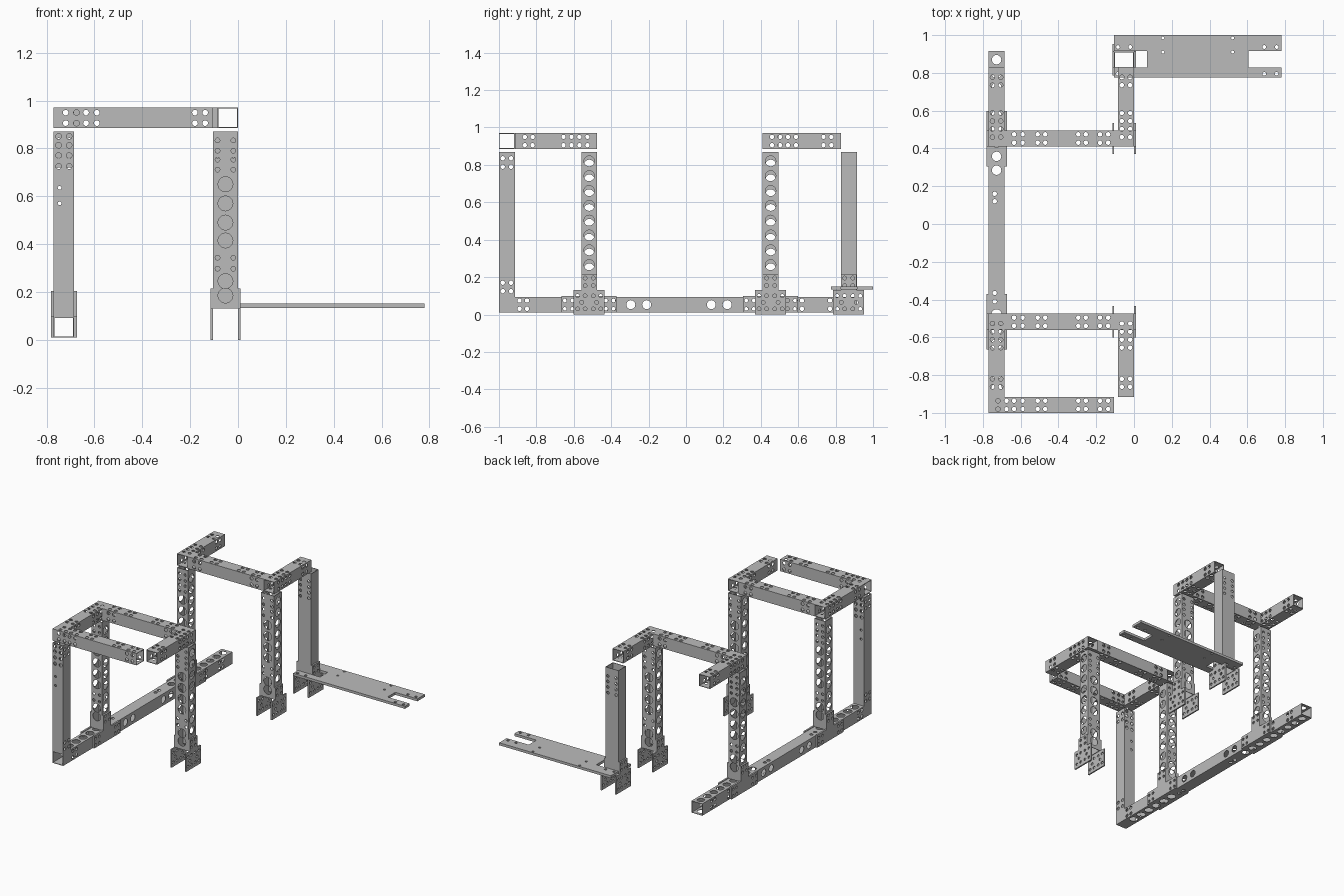
import bpy, bmesh, math
from mathutils import Vector

cube = bpy.data.objects.get("Cube")
if cube:
    bpy.data.objects.remove(cube, do_unlink=True)

# Single bare metal colour
metal = bpy.data.materials.new("grey_metal")
metal.use_nodes = True
GREY = (0.5, 0.5, 0.5, 1)
metal.diffuse_color = GREY
metal.node_tree.nodes["Principled BSDF"].inputs["Base Color"].default_value = GREY

WALL = 0.004
SIDE = 0.085
X, Y, Z = 0, 1, 2
SMALL, BIG = 0.012, 0.028


def sheet(bm, axis, level, thick, outline, holes):
    """Flat perforated sheet across an axis, from level to level + thick."""
    u, v = [a for a in range(3) if a != axis]

    def point(a, b):
        p = [0, 0, 0]
        p[axis], p[u], p[v] = level, a, b
        return bm.verts.new(p)

    loops = [[point(a, b) for a, b in outline]]
    for a, b, r in holes:
        n = 20 if r > 0.02 else 10
        loops.append([point(a + r * math.cos(math.tau * i / n),
                            b + r * math.sin(math.tau * i / n)) for i in range(n)])
    edges = [bm.edges.new((l[i - 1], l[i])) for l in loops for i in range(len(l))]
    normal = Vector((0, 0, 0))
    normal[axis] = 1
    filled = bmesh.ops.triangle_fill(bm, edges=edges, use_beauty=True, normal=normal)
    faces = [f for f in filled["geom"] if isinstance(f, bmesh.types.BMFace)]
    ext = bmesh.ops.extrude_face_region(bm, geom=faces, use_keep_orig=True)
    moved = [g for g in ext["geom"] if isinstance(g, bmesh.types.BMVert)]
    bmesh.ops.translate(bm, verts=moved, vec=normal * thick)


def finish(bm, name):
    bmesh.ops.recalc_face_normals(bm, faces=bm.faces)
    mesh = bpy.data.meshes.new(name)
    bm.to_mesh(mesh)
    bm.free()
    mesh.materials.append(metal)
    obj = bpy.data.objects.new(name, mesh)
    bpy.context.collection.objects.link(obj)


def rect(a0, a1, b0, b1):
    return [(a0, b0), (a1, b0), (a1, b1), (a0, b1)]


def grid(positions, offsets=(-0.022, 0.022), r=SMALL):
    return [(p, o, r) for p in positions for o in offsets]


def row(start, step, count, r=BIG):
    return [(start + step * i, 0, r) for i in range(count)]


def tube(name, axis, lo, hi, holes):
    """Open box section; holes maps a wall axis to (along, across, radius)."""
    bm = bmesh.new()
    walls = [a for a in range(3) if a != axis]
    for n in walls:
        u, v = [a for a in range(3) if a != n]
        cross = walls[0] if n == walls[1] else walls[1]
        mid = (lo[cross] + hi[cross]) / 2
        trim = [0, 0, 0]
        if n == walls[1]:
            trim[cross] = WALL
        outline = rect(lo[u] + trim[u], hi[u] - trim[u], lo[v] + trim[v], hi[v] - trim[v])
        cuts = [(p, mid + o, r) if u == axis else (mid + o, p, r)
                for p, o, r in holes.get(n, [])]
        for level in (lo[n], hi[n] - WALL):
            sheet(bm, n, level, WALL, outline, cuts)
    finish(bm, name)


def bracket(name, x_pair, thick, y, half, z0, shoulder, top, holes):
    """Pair of tee-shaped side plates clasping a post foot."""
    neck = SIDE / 2
    outline = [(y - half, z0), (y + half, z0), (y + half, shoulder), (y + neck, shoulder),
               (y + neck, top), (y - neck, top), (y - neck, shoulder), (y - half, shoulder)]
    bm = bmesh.new()
    for x in x_pair:
        sheet(bm, X, x, thick, outline, [(y + a, b, SMALL * 0.85) for a, b in holes])
    finish(bm, name)


LX0, LX1 = -0.77, -0.685          # left run
RX0, RX1 = -0.105, 0.0            # right posts
TOP0, TOP1 = 0.885, 0.97          # upper frame
FRONT, BACK = -0.56, 0.41         # near edges of the two cross beams
POST_TOP = 0.87

# Long floor beam
side_holes = grid([-0.89, -0.85, -0.65, -0.61, -0.43, -0.39, 0.32, 0.36, 0.58, 0.62, 0.77, 0.81])
side_holes += [(y, 0, 0.024) for y in (-0.295, -0.21, 0.135, 0.22)]
deck_holes = row(-0.87, 0.078, 6) + row(0.285, 0.0731, 9, 0.025)
deck_holes += [(y, -0.01, SMALL) for y in (-0.41, -0.365, 0.12, 0.16)]
tube("floor_beam", Y, (LX0, -1, 0.01), (LX1, 0.915, 0.095), {X: side_holes, Z: deck_holes})

# Front corner post
face = grid([0.725, 0.77, 0.813, 0.85]) + [(z, -0.018, 0.008) for z in (0.57, 0.635)]
tube("front_corner_post", Z, (LX0, -1, 0.095), (LX1, -0.915, POST_TOP),
     {X: grid([0.125, 0.17, 0.79, 0.835]), Y: face})

# Upper cross beams and front beam
spots = [-0.635, -0.59, -0.51, -0.47, -0.295, -0.255, -0.18, -0.137]
cross_holes = {Z: grid(spots), Y: grid(spots[:2] + spots[-2:])}
for name, y in (("front_cross_beam", FRONT), ("back_cross_beam", BACK)):
    tube(name, X, (LX1, y, TOP0), (-SIDE, y + SIDE, TOP1), cross_holes)
front_spots = [-0.72, -0.675] + spots
tube("front_top_beam", X, (LX0, -1, TOP0), (RX0, -0.915, TOP1),
     {Z: grid(front_spots), Y: grid(front_spots[:4] + front_spots[-2:])})

# Upper side rails
front_rail = grid([-0.862, -0.82, -0.655, -0.612, -0.57, -0.527])
back_rail = grid([0.46, 0.503, 0.545, 0.588, 0.735, 0.777])
for side, x in (("left", LX0), ("right", -SIDE)):
    tube(f"front_{side}_rail", Y, (x, -0.915, TOP0), (x + SIDE, -0.475, TOP1),
         {X: front_rail, Z: front_rail})
    tube(f"back_{side}_rail", Y, (x, BACK, TOP0), (x + SIDE, 0.83, TOP1),
         {X: back_rail, Z: back_rail})

# Inner posts with their foot brackets
small_rows = [0.297, 0.343, 0.711, 0.753, 0.79, 0.833]
big_rows = [(z, 0, 0.031) for z in (0.185, 0.245, 0.415, 0.49, 0.57, 0.65)]
neck_holes = [(a, z) for a in (-0.022, 0.022) for z in (0.155, 0.195)]
foot_holes = neck_holes + [(a, z) for a in (-0.062, -0.022, 0.022, 0.062) for z in (0.03, 0.1)]
foot_holes += [(-0.04, 0.065), (0.04, 0.065)]
tee_holes = neck_holes + [(a, z) for a in (-0.13, -0.09, 0.09, 0.13) for z in (0.03, 0.075)]
for end, y in (("front", FRONT), ("back", BACK)):
    mid = y + SIDE / 2
    tube(f"{end}_right_post", Z, (RX0, y, 0.13), (RX1, y + SIDE, POST_TOP),
         {X: row(0.265, 0.0793, 8), Y: grid(small_rows, (-0.033, 0.033), 0.01) + big_rows})
    tube(f"{end}_left_post", Z, (LX0, y, 0.095), (LX1, y + SIDE, POST_TOP),
         {X: row(0.245, 0.0793, 8), Y: grid(small_rows, r=0.01) + big_rows})
    bracket(f"{end}_right_foot", (RX0 - 0.01, RX1), 0.01, mid, 0.083, 0, 0.13, 0.215, foot_holes)
    bracket(f"{end}_left_tee", (LX0 - 0.012, LX1), 0.012, mid, 0.147, 0.01, 0.1, 0.205, tee_holes)

# Rear post, its bracket and the side platform
tube("rear_post", Z, (RX0, 0.828, 0.13), (RX1, 0.913, POST_TOP),
     {Y: grid([0.69, 0.73, 0.77, 0.81], (-0.033, 0.033), 0.01)})
bracket("rear_foot", (RX0 - 0.01, RX1), 0.01, 0.87, 0.083, 0, 0.13, 0.215, foot_holes)

bm = bmesh.new()
N0, N1 = 0.828, 0.915
outline = [(RX0, 0.775), (0.78, 0.775), (0.78, N0), (0.605, N0), (0.605, N1), (0.78, N1),
           (0.78, 1), (RX0, 1), (RX0, N1), (0.07, N1), (0.07, N0), (RX0, N0)]
holes = [(x, y, 0.01) for x in (-0.085, -0.02, 0.69, 0.755) for y in (0.795, 0.937)]
holes += [(x, y, 0.008) for x in (0.153, 0.522) for y in (0.91, 0.985)]
sheet(bm, Z, 0.133, 0.018, outline, holes)
finish(bm, "side_platform")
